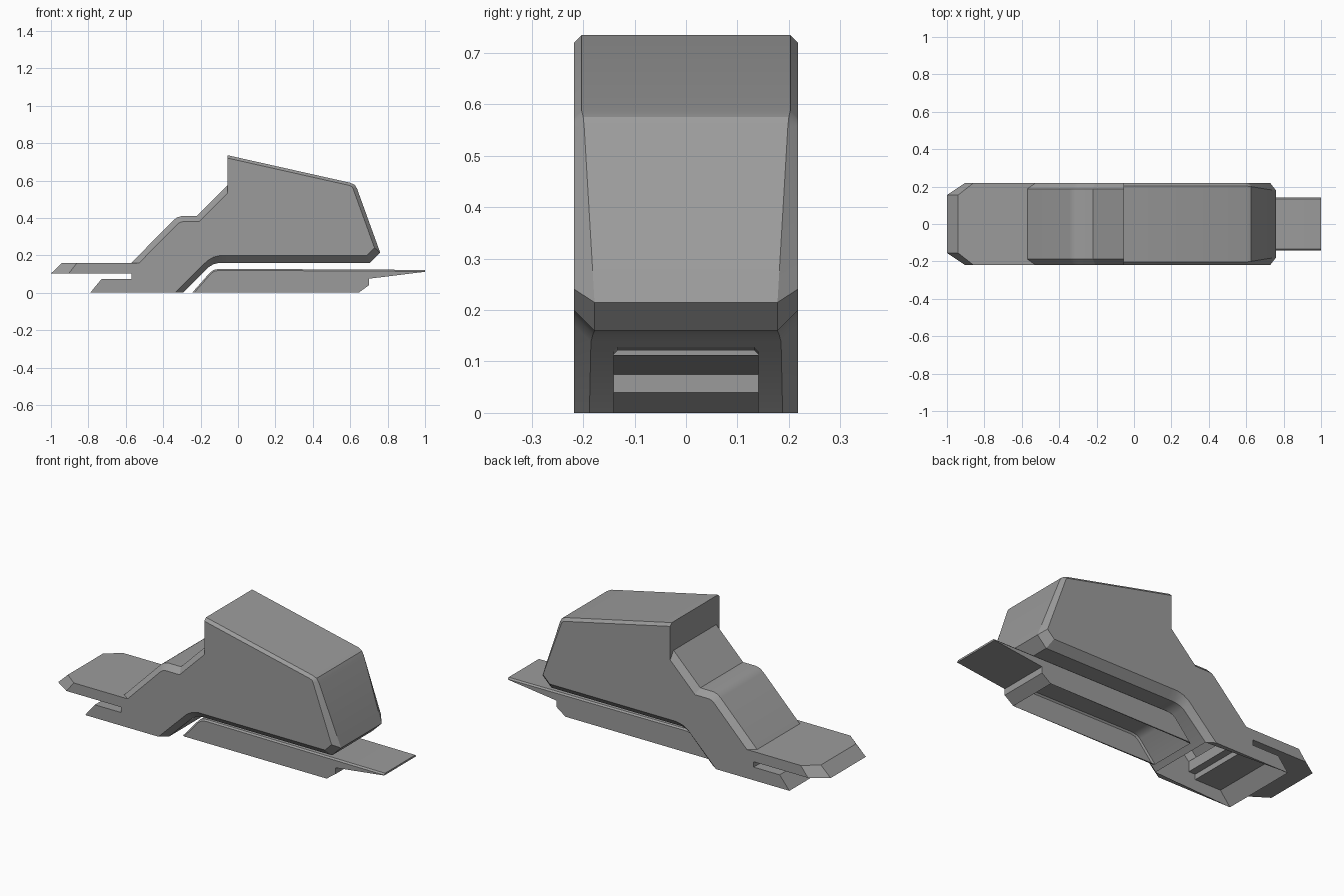
import bpy, bmesh, math
from mathutils import Vector

cube = bpy.data.objects.get("Cube")
if cube:
    bpy.data.objects.remove(cube)

grey = bpy.data.materials.new("plain grey")
grey.use_nodes = True
colour = (0.33, 0.33, 0.33, 1)
grey.diffuse_color = colour
grey.node_tree.nodes["Principled BSDF"].inputs["Base Color"].default_value = colour


def finish(bm, name):
    bmesh.ops.remove_doubles(bm, verts=bm.verts, dist=0.0005)
    bmesh.ops.dissolve_degenerate(bm, edges=bm.edges, dist=0.0005)
    bmesh.ops.recalc_face_normals(bm, faces=bm.faces)
    mesh = bpy.data.meshes.new(name)
    bm.to_mesh(mesh)
    bm.free()
    mesh.materials.append(grey)
    obj = bpy.data.objects.new(name, mesh)
    bpy.context.collection.objects.link(obj)
    bpy.ops.object.select_all(action="DESELECT")
    obj.select_set(True)
    bpy.context.view_layer.objects.active = obj
    bpy.ops.object.shade_smooth_by_angle(angle=math.radians(28))
    return obj


def inset_point(p, before, after, w1, w2):
    """Corner of the profile after each adjoining edge moves inward."""
    d1, d2 = (p - before).normalized(), (after - p).normalized()
    n1, n2 = Vector((d1.y, -d1.x)), Vector((d2.y, -d2.x))
    det = n1.x * n2.y - n1.y * n2.x
    if abs(det) < 0.01:
        return p + n1 * w1
    return p + Vector(((w1 * n2.y - w2 * n1.y) / det, (w2 * n1.x - w1 * n2.x) / det))


def chamfered_prism(name, profile, half, open_base=False):
    """Clockwise (x, z, chamfer of the edge that follows), extruded along y."""
    bm = bmesh.new()
    pts = [Vector(p[:2]) for p in profile]
    widths = [p[2] for p in profile]
    n = len(pts)
    rings = []
    for side in (-1, 1):
        outer, inner = [], []
        for i, p in enumerate(pts):
            w1, w2 = widths[i - 1], widths[i]
            q = inset_point(p, pts[i - 1], pts[(i + 1) % n], w1, w2)
            outer.append(bm.verts.new((p.x, side * (half - max(w1, w2)), p.y)))
            inner.append(bm.verts.new((q.x, side * half, q.y)))
        bm.faces.new(inner)
        rings.append((outer, inner))
    (a, a_in), (b, b_in) = rings
    for i in range(n):
        j = (i + 1) % n
        if not (open_base and pts[i].y == 0 and pts[j].y == 0):
            bm.faces.new((a[i], a[j], b[j], b[i]))
        for o, s in ((a, a_in), (b, b_in)):
            bm.faces.new((o[i], o[j], s[j], s[i]))
    return finish(bm, name)


# Tall rear housing
chamfered_prism("housing", [
    (-.055, .735, .015), (.6, .588, .015), (.625, .576, .018), (.637, .555, .02),
    (.76, .215, .04), (.705, .16, .04), (-.055, .16, 0)], .218)

# Stepped leg with a hollow foot
chamfered_prism("stepped_leg", [
    (-.57, .16, .03), (-.345, .388, .03), (-.325, .403, .03), (-.3, .41, .03),
    (-.22, .41, .03), (-.055, .575, 0), (-.055, .16, .04), (-.1, .16, .037),
    (-.13, .153, .033), (-.155, .138, .03), (-.295, 0, 0), (-.79, 0, 0),
    (-.73, .073, 0), (-.57, .073, 0)], .218, True)

# Upper lip with cut corners and a sloping nose
bm = bmesh.new()
layers = []
for z, nose, shoulder in ((.103, -1, -.905), (.16, -.94, -.86)):
    half_plan = [(-.53, .218), (shoulder, .218), (nose, .155)]
    plan = half_plan + [(x, -y) for x, y in reversed(half_plan)]
    layers.append([bm.verts.new((x, y, z)) for x, y in plan])
    bm.faces.new(layers[-1])
low, high = layers
for i in range(len(low)):
    bm.faces.new((low[i - 1], low[i], high[i], high[i - 1]))
finish(bm, "front_lip")

# Hollow slide below, ending in a thin tongue
chamfered_prism("lower_slide", [
    (-.245, 0, .008), (-.15, .108, .008), (-.13, .122, .008), (-.1, .128, .008),
    (1, .122, 0), (1, .112, 0), (.7, .075, 0), (.7, .04, 0), (.645, 0, 0)],
    .141, True)
